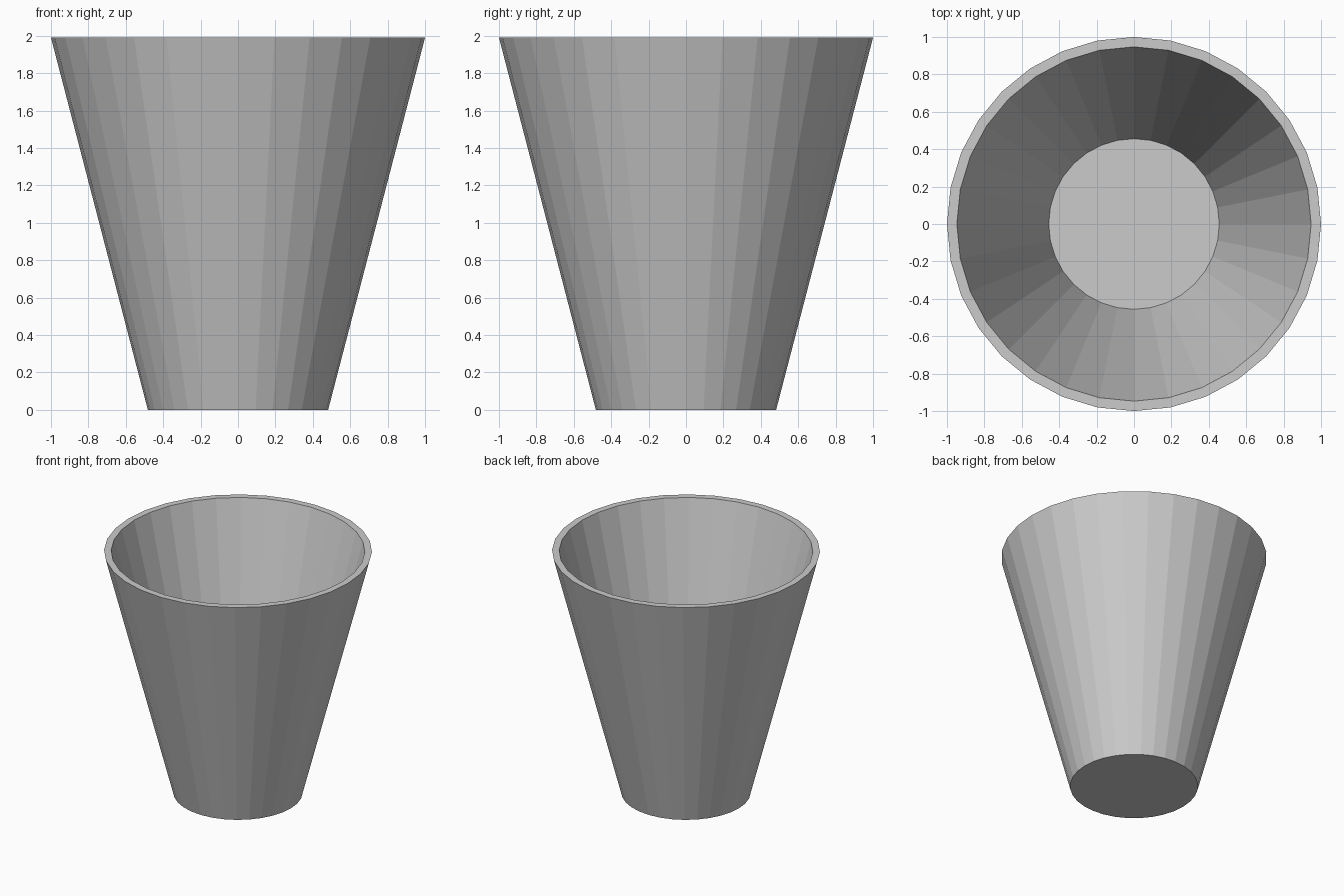
import bpy, bmesh, math

if "Cube" in bpy.data.objects:
    bpy.data.objects.remove(bpy.data.objects["Cube"])

SIDES = 32
# profile (radius, z): outer base, outer rim, inner rim, inner floor
PROFILE = [(0.482, 0.0), (1.0, 1.99), (0.947, 1.99), (0.456, 0.105)]


def ring(bm, radius, z):
    step = 2 * math.pi / SIDES
    return [bm.verts.new((radius * math.cos(i * step), radius * math.sin(i * step), z))
            for i in range(SIDES)]


bm = bmesh.new()
rings = [ring(bm, r, z) for r, z in PROFILE]

# outer wall, flat rim, inner wall
for a, b in zip(rings, rings[1:]):
    for i in range(SIDES):
        j = (i + 1) % SIDES
        bm.faces.new((a[i], a[j], b[j], b[i]))

# underside and inner floor
bm.faces.new(rings[0][::-1])
bm.faces.new(rings[-1])
bmesh.ops.recalc_face_normals(bm, faces=bm.faces)

mesh = bpy.data.meshes.new("tapered_cup")
bm.to_mesh(mesh)
bm.free()
cup = bpy.data.objects.new("tapered_cup", mesh)
bpy.context.collection.objects.link(cup)
